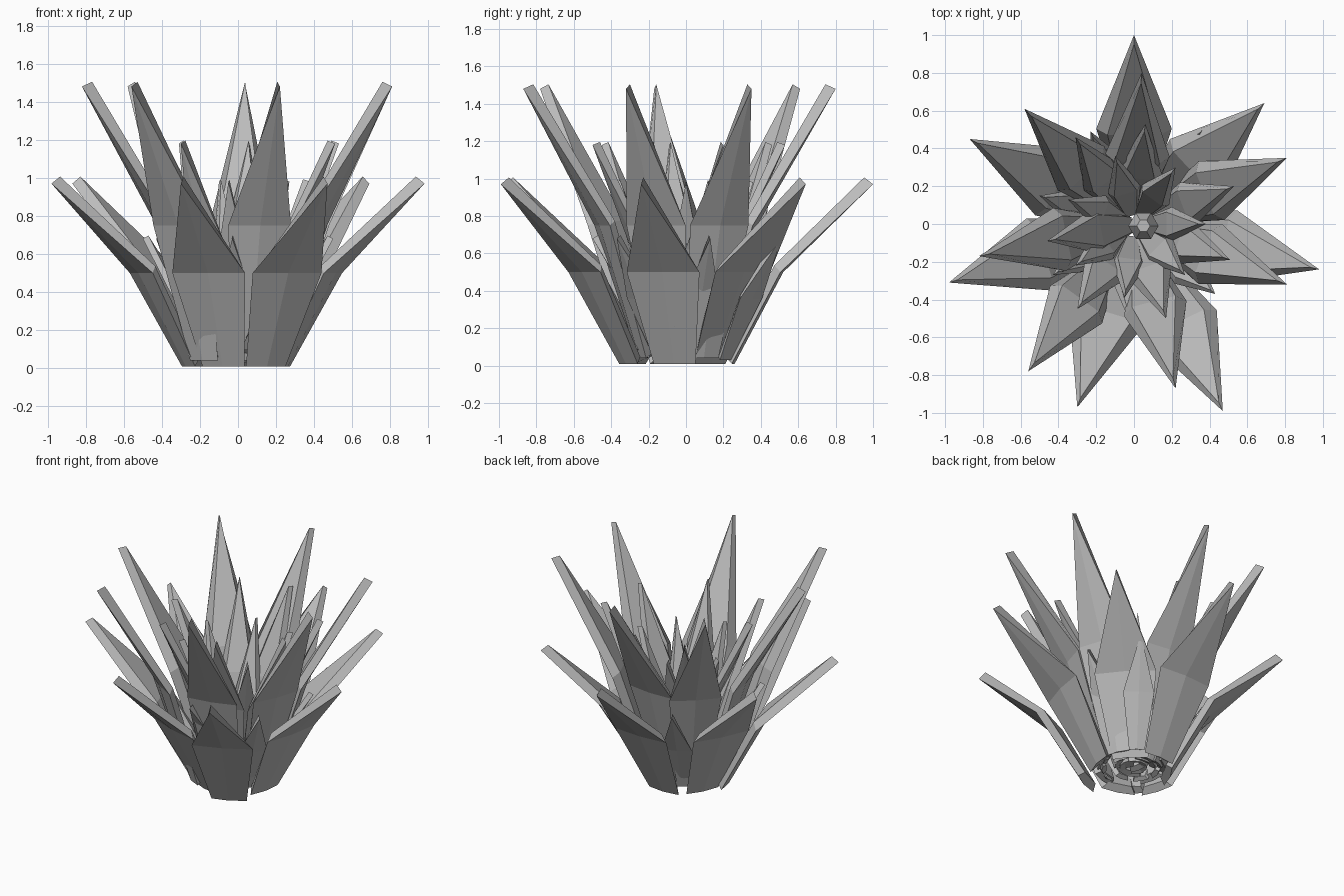
import bpy
import bmesh
from math import cos, sin, tau
from mathutils import Vector

cube = bpy.data.objects.get("Cube")
if cube:
    bpy.data.objects.remove(cube)

# One plain stone grey for the whole plant
grey = bpy.data.materials.new("stone_grey")
grey.use_nodes = True
grey.diffuse_color = (0.5, 0.5, 0.5, 1)
shader = next(n for n in grey.node_tree.nodes if n.type == "BSDF_PRINCIPLED")
shader.inputs["Base Color"].default_value = grey.diffuse_color
shader.inputs["Roughness"].default_value = 0.8

UP = Vector((0, 0, 1))


def add_object(name, bm):
    """Turn a bmesh into a flat-shaded grey object."""
    bmesh.ops.recalc_face_normals(bm, faces=bm.faces)
    mesh = bpy.data.meshes.new(name)
    bm.to_mesh(mesh)
    bm.free()
    mesh.materials.append(grey)
    obj = bpy.data.objects.new(name, mesh)
    bpy.context.collection.objects.link(obj)


def bridge(bm, low, high):
    """Join two loops of equal length with quads."""
    for i in range(len(low)):
        j = (i + 1) % len(low)
        bm.faces.new((low[i], low[j], high[j], high[i]))


def add_leaf(name, tip, base, middle, tip_height, widths, keel, thickness):
    """Kite-shaped leaf with bevelled inner side.

    base and middle are (distance in from the tip, height) pairs.
    """
    out = Vector((tip[0], tip[1], 0))
    reach = out.length
    out.normalize()
    side = UP.cross(out)
    # direction through the leaf, towards the plant's axis
    inward = (UP * base[0] - out * (tip_height - base[1])).normalized() * thickness
    bm = bmesh.new()
    sections = []
    for (inset, height), width in zip((base, middle), widths):
        rib = out * (reach - inset) + UP * height
        edge = side * (width / 2)
        margin = rib - out * keel
        points = (margin - edge, rib, margin + edge,
                  rib + inward + edge * 0.7, rib + inward - edge * 0.7)
        sections.append([bm.verts.new(p) for p in points])
    low, high = sections
    bridge(bm, low, high)
    bm.faces.new(low)
    # pointed end, closed by a short edge
    outer = out * reach + UP * tip_height
    p, q = bm.verts.new(outer), bm.verts.new(outer + inward)
    left, rib, right, inner_right, inner_left = high
    for corners in ((left, rib, p), (rib, right, p), (right, inner_right, q, p),
                    (inner_right, inner_left, q), (inner_left, left, p, q)):
        bm.faces.new(corners)
    add_object(name, bm)


def add_ring(name, tips, **shape):
    for number, tip in enumerate(tips, start=1):
        add_leaf(f"{name}_{number}", tip, **shape)


# Wide outer leaves
add_ring(
    "outer_leaf",
    [(0, 1), (0.69, 0.64), (0.98, -0.24), (0.47, -0.99),
     (-0.3, -0.97), (-0.98, -0.31), (-0.87, 0.45)],
    base=(0.74, 0.01), middle=(0.48, 0.5), tip_height=0.97,
    widths=(0.23, 0.4), keel=0.015, thickness=0.06,
)

# Tall leaves between them
add_ring(
    "tall_leaf",
    [(0.04, 0.8), (0.81, 0.35), (0.81, -0.32), (0.22, -0.87),
     (-0.56, -0.78), (-0.82, -0.17), (-0.58, 0.61)],
    base=(0.64, 0.04), middle=(0.42, 0.75), tip_height=1.48,
    widths=(0.18, 0.34), keel=0.015, thickness=0.06,
)

# Inner rosette
add_ring(
    "inner_leaf",
    [(0.06, 0.53), (0.53, 0.2), (0.51, -0.19), (0.17, -0.5),
     (-0.3, -0.45), (-0.46, -0.09), (-0.31, 0.46)],
    base=(0.42, 0.05), middle=(0.25, 0.62), tip_height=1.18,
    widths=(0.11, 0.24), keel=0.01, thickness=0.045,
)

# Core leaves standing between the inner ones
add_ring(
    "core_leaf",
    [(0.38, 0), (0.22, 0.3), (-0.1, 0.36), (-0.35, 0.13),
     (-0.31, -0.22), (-0.05, -0.39), (0.27, -0.27)],
    base=(0.29, 0.05), middle=(0.17, 0.52), tip_height=0.98,
    widths=(0.08, 0.18), keel=0.01, thickness=0.04,
)

# Short leaves filling the gaps
add_ring(
    "short_leaf",
    [(-0.5, 0.15), (-0.23, 0.49), (0.37, 0.51), (0.5, 0.13),
     (0.43, -0.37), (-0.03, -0.5), (-0.43, -0.27)],
    base=(0.36, 0.03), middle=(0.19, 0.36), tip_height=0.68,
    widths=(0.1, 0.2), keel=0.01, thickness=0.035,
)

# Tiny sprouts at the foot
add_ring(
    "sprout",
    [(0.07, -0.37), (0.37, -0.06)],
    base=(0.16, 0.04), middle=(0.08, 0.1), tip_height=0.21,
    widths=(0.07, 0.08), keel=0.01, thickness=0.02,
)

# Faceted central bud
bm = bmesh.new()
sides = 6
rings = []
for radius, height in ((0.05, 0.06), (0.08, 0.5), (0.035, 0.62)):
    ring = []
    for i in range(sides):
        a = tau * i / sides
        ring.append(bm.verts.new((0.05 + radius * cos(a), -0.01 + radius * sin(a), height)))
    rings.append(ring)
for low, high in zip(rings, rings[1:]):
    bridge(bm, low, high)
bm.faces.new(rings[-1])
bm.faces.new(rings[0])
add_object("centre_bud", bm)
